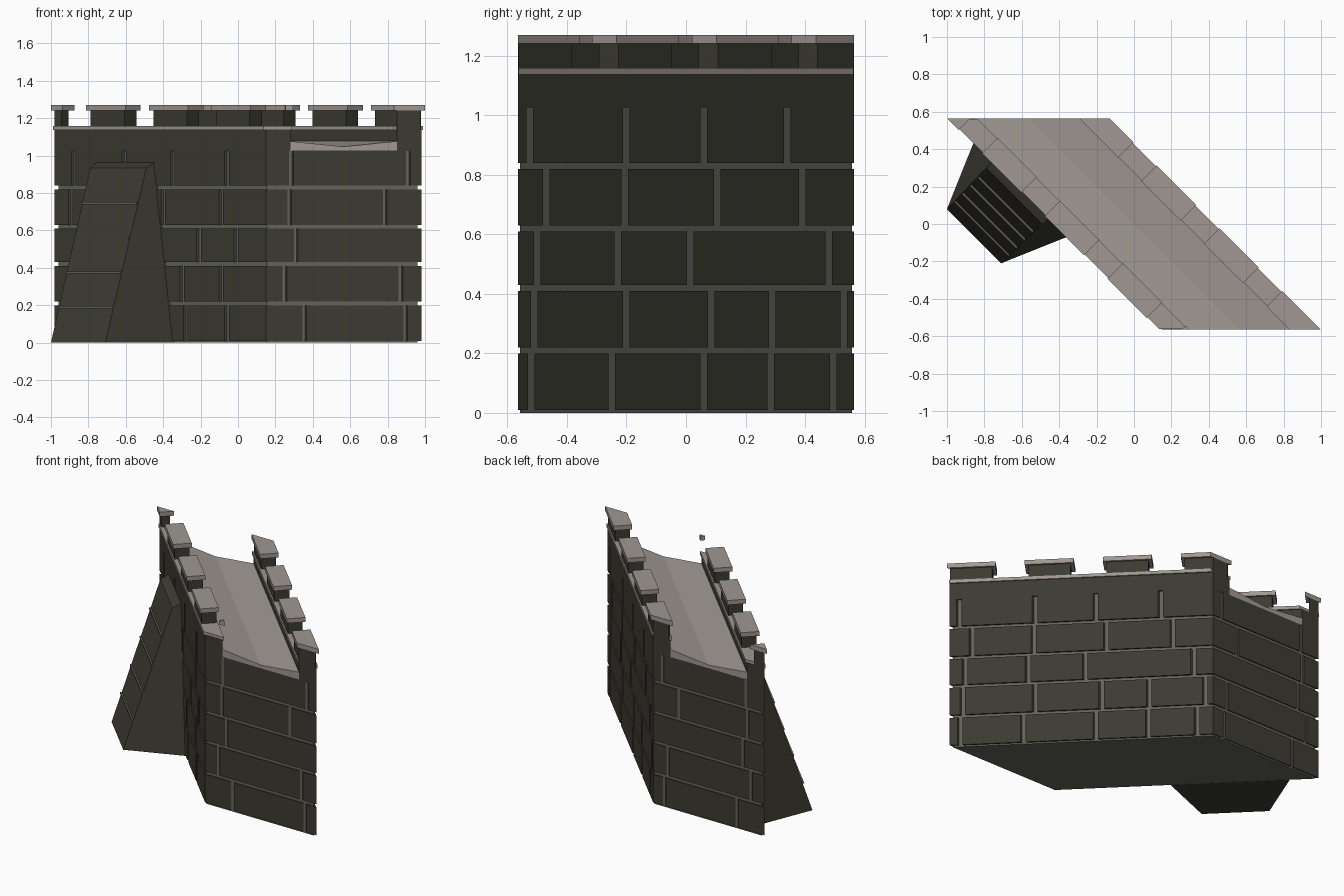
import bpy, bmesh

if "Cube" in bpy.data.objects:
    bpy.data.objects.remove(bpy.data.objects["Cube"], do_unlink=True)

END = 0.565      # half depth between the two end faces
SIDE = 0.415     # half width of the wall, measured along x
INNER = 0.285    # inner side of the parapets


def material(name, rgb):
    m = bpy.data.materials.new(name)
    m.use_nodes = True
    m.diffuse_color = (*rgb, 1)
    node = next(n for n in m.node_tree.nodes if n.type == "BSDF_PRINCIPLED")
    node.inputs["Base Color"].default_value = (*rgb, 1)
    node.inputs["Roughness"].default_value = 0.9
    return m


stone = material("dark stone", (0.045, 0.043, 0.031))
mortar = material("grey mortar", (0.125, 0.125, 0.105))
slab = material("pale slab", (0.35, 0.312, 0.288))


def sheared(w, y, z):
    """Wall space whose ends stay parallel to x."""
    return (w - y, y, z)


def square(s, w, z):
    """Wall space with ends square to the long faces."""
    return (s + w / 2, w / 2 - s, z)


def loft(bm, low, high):
    """Closed solid between two rings of points."""
    a = [bm.verts.new(p) for p in low]
    b = [bm.verts.new(p) for p in high]
    bm.faces.new(a[::-1])
    bm.faces.new(b)
    for i in range(len(a)):
        j = (i + 1) % len(a)
        bm.faces.new((a[i], a[j], b[j], b[i]))


def box(bm, space, a0, a1, b0, b1, z0, z1):
    plan = ((a0, b0), (a1, b0), (a1, b1), (a0, b1))
    loft(bm, [space(a, b, z0) for a, b in plan], [space(a, b, z1) for a, b in plan])


def clip_ends(bm):
    """Trim a part flush with the wall ends."""
    for side in (-1, 1):
        bmesh.ops.bisect_plane(bm, geom=bm.verts[:] + bm.edges[:] + bm.faces[:],
                               plane_co=(0, side * END, 0), plane_no=(0, side, 0),
                               clear_outer=True)
        bmesh.ops.holes_fill(bm, edges=[e for e in bm.edges if e.is_boundary], sides=0)


def finish(name, bm, mat):
    bmesh.ops.recalc_face_normals(bm, faces=bm.faces[:])
    mesh = bpy.data.meshes.new(name)
    bm.to_mesh(mesh)
    bm.free()
    mesh.materials.append(mat)
    obj = bpy.data.objects.new(name, mesh)
    bpy.context.collection.objects.link(obj)
    return obj


# Mortar core
bm = bmesh.new()
box(bm, sheared, -SIDE + 0.013, SIDE - 0.013, -END + 0.007, END - 0.007, 0, 1.027)
finish("wall_core", bm, mortar)

# Brick courses: height range, then joints on right, left and end faces
courses = [
    (0.01, 0.20, (-.52, -.25, .06, .285, .495), (-.355, -.135, .15, .44), (-.21, .33)),
    (0.22, 0.41, (-.51, -.20, .085, .29, .53), (-.325, -.115, .17, .45), (-.315, .305)),
    (0.43, 0.61, (-.50, -.23, .015, .48), (-.405, -.205, .08, .36), (-.255,)),
    (0.63, 0.82, (-.47, -.205, .105, .39), (-.325, -.015, .24, .48), (-.29, .22)),
    (0.84, 1.027, (-.525, -.20, .06, .34), (-.355, -.065, .195, .465), (-.28, .345)),
]


def spans(joints, limit):
    """Brick extents between joints."""
    marks = [-limit - 0.011, *joints, limit + 0.011]
    return [(a + 0.011, b - 0.011) for a, b in zip(marks, marks[1:])]


for n, (z0, z1, right, left, ends) in enumerate(courses, 1):
    bm = bmesh.new()
    for y0, y1 in spans(right, END):
        box(bm, sheared, SIDE - 0.02, SIDE, y0, y1, z0, z1)
    for y0, y1 in spans(left, END):
        box(bm, sheared, -SIDE, -SIDE + 0.02, y0, y1, z0, z1)
    for w0, w1 in spans(ends, SIDE):
        box(bm, sheared, w0, w1, -END, -END + 0.012, z0, z1)
        box(bm, sheared, w0, w1, END - 0.012, END, z0, z1)
    finish(f"brick_course_{n}", bm, stone)

# Walkway with a shallow central dip
bm = bmesh.new()
profile = ((-INNER, 1.026), (INNER, 1.026), (INNER, 1.077), (0, 1.048), (-INNER, 1.077))
loft(bm, [sheared(w, -END, z) for w, z in profile],
     [sheared(w, END, z) for w, z in profile])
finish("walkway", bm, slab)

# Parapets, ledges and battlements on both long sides
PITCH, LENGTH = 0.335, 0.21
for name, side, first, count in (("right", 1, -0.43, 4), ("left", -1, -0.93, 5)):
    bm = bmesh.new()
    box(bm, sheared, side * INNER, side * SIDE, -END, END, 1.025, 1.14)
    finish(f"{name}_parapet", bm, stone)

    bm = bmesh.new()
    box(bm, sheared, side * (INNER - 0.012), side * 0.426, -END + 0.003, END - 0.003, 1.137, 1.159)
    finish(f"{name}_ledge", bm, slab)

    merlons, caps = bmesh.new(), bmesh.new()
    for i in range(count):
        s = first + i * PITCH
        box(merlons, square, s + 0.015, s + LENGTH - 0.015,
            side * INNER, side * SIDE, 1.13, 1.242)
        box(caps, square, s, s + LENGTH, side * (INNER - 0.015), side * 0.434, 1.24, 1.27)
    for part, bm, mat in (("merlons", merlons, stone), ("merlon_caps", caps, slab)):
        clip_ends(bm)
        finish(f"{name}_{part}", bm, mat)

# Sloping buttress against the left face
MID = -0.395


def buttress_ring(w_out, half_out, z_out, w_in, half_in, z_in):
    return [square(MID - half_out, w_out, z_out), square(MID + half_out, w_out, z_out),
            square(MID + half_in, w_in, z_in), square(MID - half_in, w_in, z_in)]


bm = bmesh.new()
loft(bm, buttress_ring(-0.92, 0.145, 0, -0.405, 0.255, 0),
     buttress_ring(-0.49, 0.15, 0.935, -0.405, 0.153, 0.967))
finish("buttress", bm, stone)

# Mortar strips across the buttress slope
bm = bmesh.new()
for z in (0.19, 0.375, 0.56, 0.745):
    w = -0.92 + 0.43 * z / 0.935
    box(bm, square, MID - 0.146, MID + 0.146, w - 0.012, w + 0.03, z - 0.006, z + 0.006)
finish("buttress_strips", bm, mortar)
